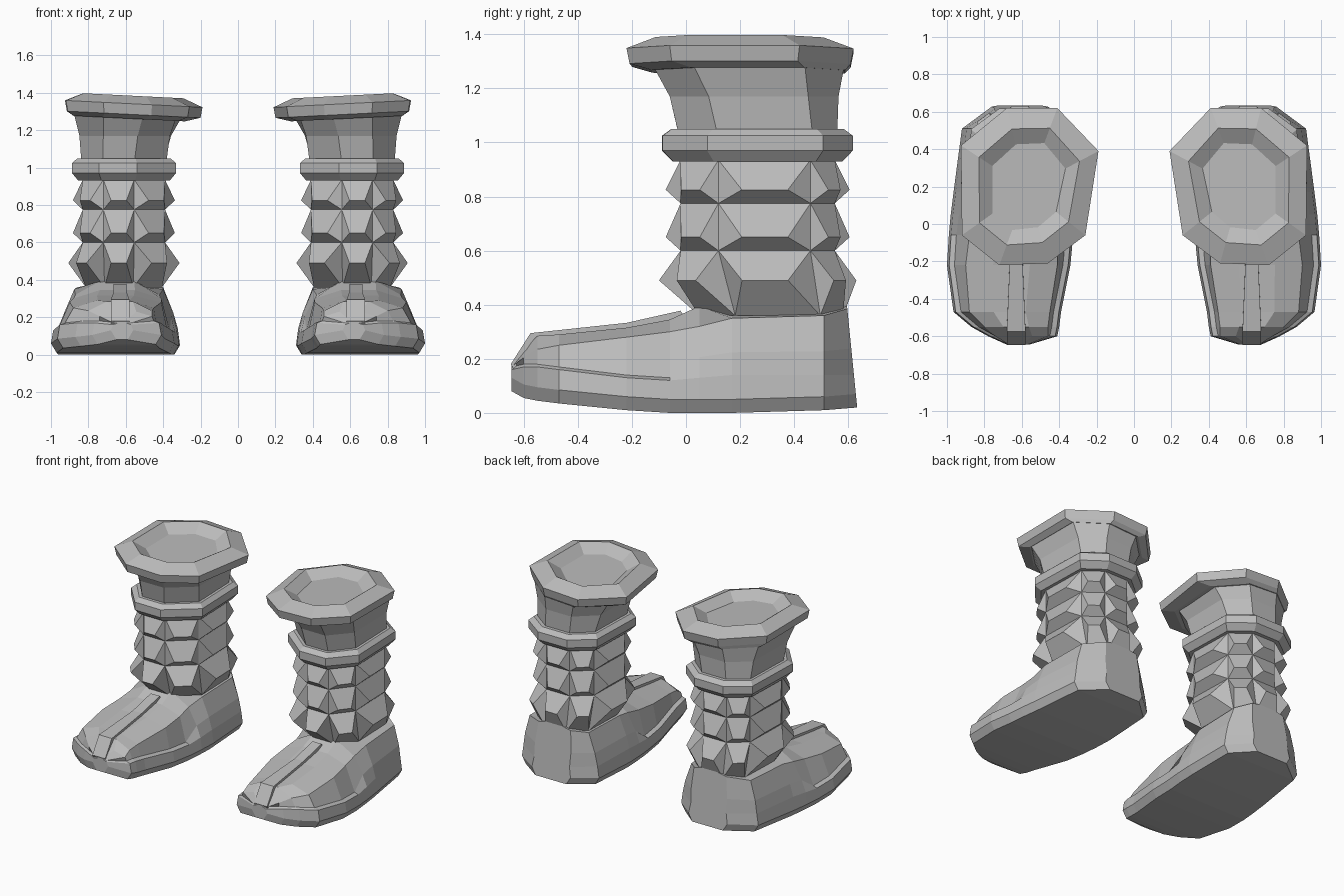
import bpy, bmesh
from mathutils import Vector

old = bpy.data.objects.get("Cube")
if old:
    bpy.data.objects.remove(old, do_unlink=True)

grey = bpy.data.materials.new("plain_grey")
grey.use_nodes = True
grey.diffuse_color = (0.5, 0.5, 0.5, 1)
grey.node_tree.nodes["Principled BSDF"].inputs["Base Color"].default_value = grey.diffuse_color


def finish(bm, name):
    """Turn a left-hand part into a mirrored, flat-shaded pair."""
    bmesh.ops.recalc_face_normals(bm, faces=bm.faces)
    mesh = bpy.data.meshes.new(name)
    bm.to_mesh(mesh)
    bm.free()
    mesh.materials.append(grey)
    obj = bpy.data.objects.new(name, mesh)
    bpy.context.collection.objects.link(obj)
    mirror = obj.modifiers.new("other_boot", 'MIRROR')
    mirror.use_mirror_merge = False


def loft(name, rings):
    """Skin a list of equal-length rings and cap both ends."""
    bm = bmesh.new()
    rows = [[bm.verts.new(p) for p in ring] for ring in rings]
    n = len(rows[0])
    for a, b in zip(rows, rows[1:]):
        for i in range(n):
            j = (i + 1) % n
            bm.faces.new((a[i], a[j], b[j], b[i]))
    bm.faces.new(rows[0])
    bm.faces.new(rows[-1])
    finish(bm, name)


# Plan outlines of the leg and of the cuff, starting at the front inner corner
LEG = [Vector(p) for p in ((.555, -.02), (.72, -.02), (.83, .12), (.82, .46),
                           (.70, .55), (.52, .55), (.40, .45), (.39, .12))]
CUFF = [Vector(p) for p in ((.46, -.21), (.72, -.22), (.92, -.06), (.925, .42),
                            (.68, .62), (.41, .62), (.19, .39), (.26, -.06))]


def ring(shape, z, grow=0.0, tilt=0.0, shift=0.0):
    """Offset an outline from its centre and lift it to height z."""
    mid = sum(shape, Vector((0, 0))) / len(shape)
    out = []
    for p in shape:
        q = p + (p - mid).normalized() * grow
        out.append(Vector((q.x, q.y + shift, z + tilt * (q.x - 0.58))))
    return out


def blend(t):
    return [a.lerp(b, t) for a, b in zip(LEG, CUFF)]


# Foot: cross-sections from toe to heel
# y, inner x, outer x, shoulder inner x, shoulder outer x, sole z, rand z, shoulder z, top z
FOOT = [
    (-.645, .56, .68, .57, .67, .08, .16, .17, .18),
    (-.60, .41, .78, .46, .74, .055, .17, .205, .23),
    (-.55, .40, .87, .46, .80, .045, .17, .235, .285),
    (-.47, .39, .965, .45, .88, .035, .16, .25, .29),
    (-.22, .34, 1.0, .41, .90, .01, .13, .28, .315),
    (-.06, .325, .99, .41, .88, 0, .12, .30, .345),
    (.05, .315, .98, .42, .87, 0, .13, .32, .395),
    (.17, .31, .965, .40, .875, 0, .14, .35, .365),
    (.51, .32, .92, .40, .86, .01, .14, .36, .375),
    (.635, .46, .76, .48, .73, .02, .14, .385, .40),
]


def foot_section(y, xi, xo, si, so, zb, zr, zs, zt):
    def side(x, s, crown):
        d = 1 if s > x else -1
        if y < 0:
            ledge = (x + d * .04, zr + .01)
        else:
            ledge = (x + (s - x) * .4, zr + (zs - zr) * .4)
        return [(x + d * .03, zb), (x, zb + .05), (x + d * .012, zr),
                ledge, (s, zs), (crown, zt)]
    w = so - si
    pts = side(xi, si, si + w * .3) + side(xo, so, so - w * .3)[::-1]
    lean = -.1 if y > .6 else 0
    return [(x, y + lean * z, z) for x, z in pts]


loft("foot", [foot_section(*row) for row in FOOT])

# Raised strip down the middle of the toe
STRIP = [(-.648, .18, .05), (-.575, .295, .05), (-.22, .333, .035), (-.02, .378, .035)]
loft("toe_strip", [[(.63 - w, y, z), (.63 + w, y, z),
                    (.63 + w, y + .03, z - .05), (.63 - w, y + .03, z - .05)]
                   for y, z, w in STRIP])


# Studded leg: every facet of each tier swells into a wedge
def studded_tier(name, top, bottom, push, ridge_z):
    bm = bmesh.new()
    mid = sum(top, Vector()) / len(top)
    t = [bm.verts.new(p) for p in top]
    b = [bm.verts.new(p) for p in bottom]
    n = len(t)
    for i in range(n):
        j = (i + 1) % n
        edge = top[j] - top[i]
        out = Vector((edge.y, -edge.x, 0)).normalized() * push
        ridge = []
        for f in (.25, .75):
            p = top[i].lerp(top[j], f) + out
            ridge.append(bm.verts.new((p.x, p.y, ridge_z)))
        e, f = ridge
        bm.faces.new((t[i], t[j], f, e))
        bm.faces.new((e, f, b[j], b[i]))
        bm.faces.new((t[i], e, b[i]))
        bm.faces.new((t[j], b[j], f))
    bm.faces.new(t)
    bm.faces.new(b)
    finish(bm, name)


levels = [ring(LEG, .935), ring(LEG, .775), ring(LEG, .60), ring(LEG, .36, -.02, shift=.05)]
for k, (name, push, ridge_z) in enumerate((("upper_studs", .055, .825),
                                           ("middle_studs", .055, .65),
                                           ("lower_studs", .08, .49))):
    studded_tier(name, levels[k], levels[k + 1], push, ridge_z)

# Band above the studs
loft("ankle_band", [ring(LEG, .93, .03), ring(LEG, .97, .07),
                    ring(LEG, 1.025, .07), ring(LEG, 1.05, .035)])

# Flared upper leg
loft("upper_leg", [ring(LEG, 1.04, .01), ring(blend(.2), 1.17), ring(blend(.5), 1.28)])

# Cuff with a shallow dished top
TILT = .05
loft("cuff", [ring(blend(.55), 1.262, 0, TILT), ring(CUFF, 1.285, -.012, TILT),
              ring(CUFF, 1.342, 0, TILT), ring(CUFF, 1.385, -.115, TILT),
              ring(CUFF, 1.335, -.2, TILT)])
